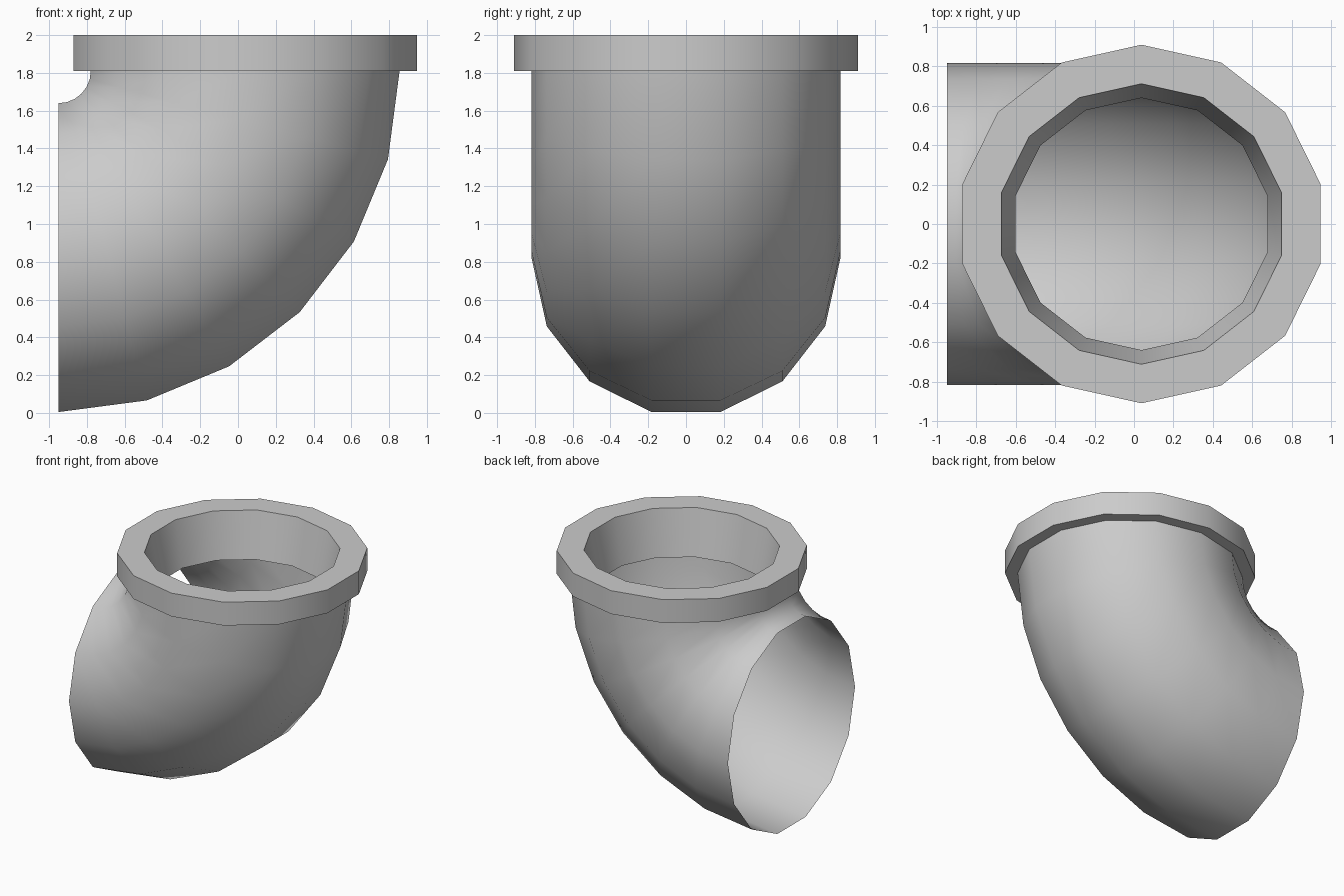
import bpy, bmesh, math

if "Cube" in bpy.data.objects:
    bpy.data.objects.remove(bpy.data.objects["Cube"])

SIDES = 14
WIDE = 1.025            # in-plane stretch so the flat-sided section is as wide as it is deep
BX, BZ = -0.95, 1.81    # centre of the bend
R = 0.988               # bend radius to the pipe axis


def ring(depth, turn, offset=0.0):
    """14-sided section; depth is half size in y, turn is the angle around the bend
    (0 = side opening, 90 degrees = top opening), offset lifts it along z."""
    pts = []
    for k in range(SIDES):
        a = math.pi / 2 + 2 * math.pi * k / SIDES
        r = R + depth * WIDE * math.cos(a)
        pts.append((BX + r * math.sin(turn), depth * math.sin(a),
                    BZ - r * math.cos(turn) + offset))
    return pts


def loft(name, rings):
    bm = bmesh.new()
    loops = [[bm.verts.new(p) for p in r] for r in rings]
    for a, b in zip(loops, loops[1:]):
        for i in range(SIDES):
            j = (i + 1) % SIDES
            bm.faces.new((a[i], a[j], b[j], b[i]))
    mesh = bpy.data.meshes.new(name)
    bm.to_mesh(mesh)
    bm.free()
    obj = bpy.data.objects.new(name, mesh)
    bpy.context.collection.objects.link(obj)
    bpy.ops.object.select_all(action='DESELECT')
    obj.select_set(True)
    bpy.context.view_layer.objects.active = obj
    bpy.ops.object.shade_smooth_by_angle(angle=math.radians(30))
    return obj


# Elbow pipe: quarter bend in six steps, open at both ends
loft("elbow_pipe", [ring(0.818, math.radians(15 * s)) for s in range(7)])

# Collar: underside lip, outer wall, top face and tapered inner socket
profile = [(0.818, 1.81), (0.91, 1.81), (0.91, 2.0), (0.712, 2.0), (0.64, 1.63)]
loft("collar", [ring(d, math.pi / 2, z - BZ) for d, z in profile])
